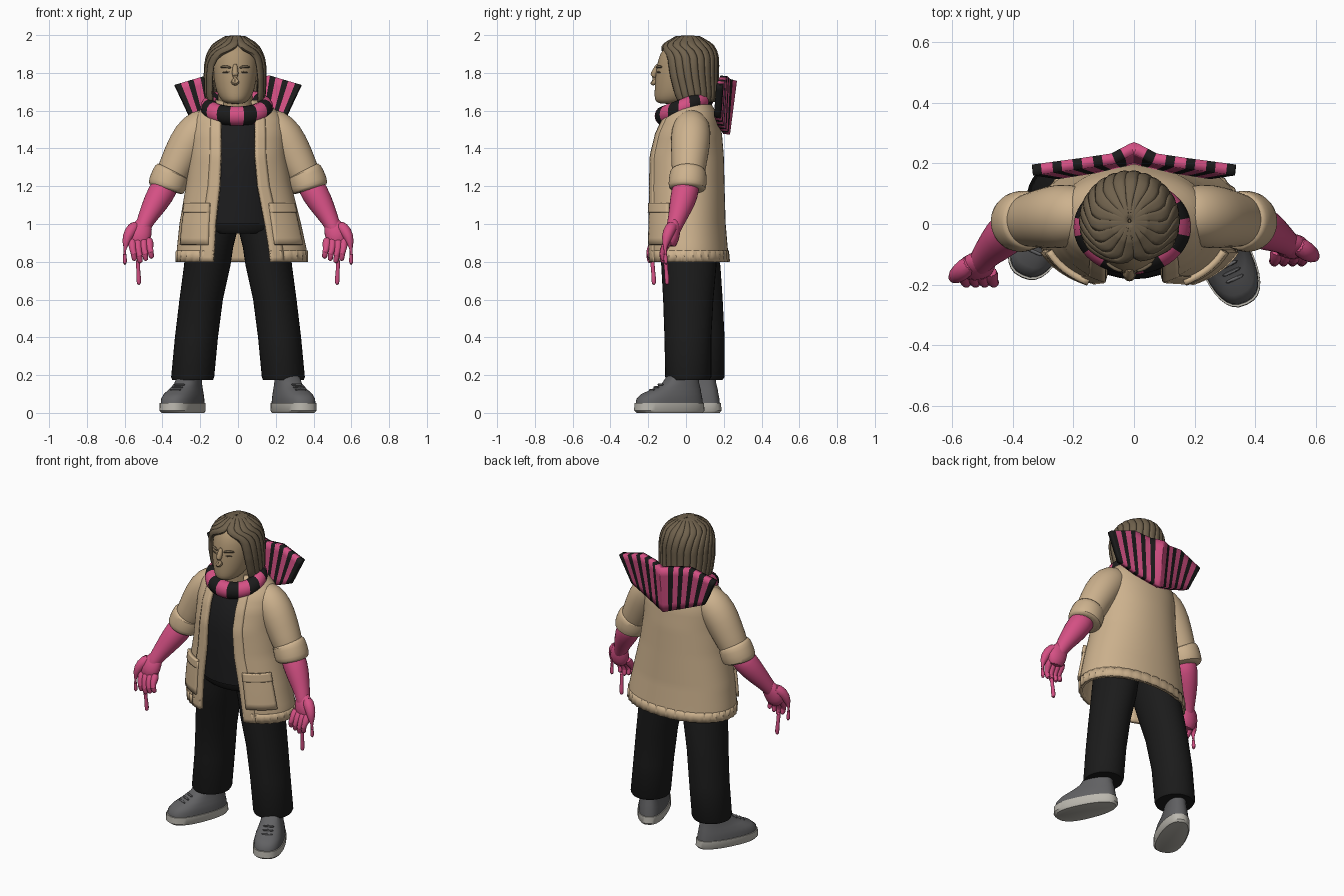
import bpy, bmesh
from math import sin, cos, asin, pi, radians, copysign, atan2
from mathutils import Vector

cube = bpy.data.objects.get("Cube")
if cube:
    bpy.data.objects.remove(cube, do_unlink=True)


def material(name, r, g, b):
    m = bpy.data.materials.new(name)
    m.use_nodes = True
    m.diffuse_color = (r, g, b, 1)
    bsdf = next(n for n in m.node_tree.nodes if n.type == 'BSDF_PRINCIPLED')
    bsdf.inputs["Base Color"].default_value = (r, g, b, 1)
    bsdf.inputs["Roughness"].default_value = 0.8
    return m


TAN = material("tan_coat", .61, .445, .27)
PINK = material("pink", .66, .08, .23)
BLACK = material("black_fabric", .011, .011, .011)
SHIRT = material("charcoal_shirt", .012, .012, .013)
HAIR = material("brown_hair", .16, .12, .073)
SKIN = material("skin", .42, .30, .17)
GREY = material("grey_shoe", .12, .12, .125)
SOLE = material("pale_sole", .50, .48, .43)


def grid(name, rows, mats, wrap=True, loop=False, thick=0, sub=0, rule=None, angle=40):
    """Skin a list of point rows; wrap closes each row, loop joins last row to first."""
    bm = bmesh.new()
    vs = [[bm.verts.new(p) for p in row] for row in rows]
    n, k = len(rows), len(rows[0])
    for i in range(n if loop else n - 1):
        for j in range(k if wrap else k - 1):
            a, b = vs[i], vs[(i + 1) % n]
            f = bm.faces.new((a[j], a[(j + 1) % k], b[(j + 1) % k], b[j]))
            f.material_index = rule(i, j) if rule else 0
    if wrap and not loop:
        bm.faces.new(vs[0])
        bm.faces.new(vs[-1])
    bmesh.ops.recalc_face_normals(bm, faces=bm.faces[:])
    me = bpy.data.meshes.new(name)
    bm.to_mesh(me)
    bm.free()
    for m in mats:
        me.materials.append(m)
    ob = bpy.data.objects.new(name, me)
    bpy.context.collection.objects.link(ob)
    bpy.ops.object.select_all(action='DESELECT')
    ob.select_set(True)
    bpy.context.view_layer.objects.active = ob
    bpy.ops.object.shade_smooth_by_angle(angle=radians(angle))
    if thick:
        s = ob.modifiers.new("thickness", 'SOLIDIFY')
        s.thickness, s.offset = thick, 0
    if sub:
        ob.modifiers.new("rounding", 'SUBSURF').levels = sub
        ob.modifiers[-1].render_levels = sub


def ring(cx, cy, z, rx, ry, n=32):
    return [(cx + rx * sin(2 * pi * j / n), cy - ry * cos(2 * pi * j / n), z) for j in range(n)]


def tube(name, path, mat, n=12, flat=1, sub=1):
    """Round tube through (x, y, z, radius) points; flat squashes it front to back."""
    pts = [Vector(p[:3]) for p in path]
    rows = []
    for i, p in enumerate(pts):
        q = (pts[min(i + 1, len(pts) - 1)] - pts[max(i - 1, 0)]).to_track_quat('Z', 'Y')
        row = []
        for j in range(n):
            o = q @ Vector((cos(2 * pi * j / n), sin(2 * pi * j / n), 0)) * path[i][3]
            row.append(p + Vector((o.x, o.y * flat, o.z)))
        rows.append(row)
    grid(name, rows, [mat], sub=sub, angle=60)


def lerp_table(table, z):
    for a, b in zip(table, table[1:]):
        if z <= b[0]:
            t = max(0, (z - a[0]) / (b[0] - a[0]))
            return [u + (v - u) * t for u, v in zip(a, b)]
    return table[-1]


# Coat: z, centre x, centre y, half width, half depth, half opening
COAT = [(.80, .02, .008, .337, .21, .15), (.86, .02, .004, .335, .208, .145), (1.0, .012, 0, .312, .2, .13),
        (1.2, .004, 0, .27, .194, .1), (1.36, 0, 0, .248, .19, .09), (1.48, 0, .01, .245, .17, .09),
        (1.56, 0, .02, .23, .14, .09), (1.61, 0, .03, .18, .11, .085), (1.65, 0, .03, .12, .08, .07)]
E = .94


def coat_edge(z):
    c = lerp_table(COAT, z)
    return asin((c[5] / c[3]) ** (1 / E))


def coat_pt(a, z, off=0):
    _, cx, cy, rx, ry, _ = lerp_table(COAT, z)
    return (cx + (rx + off) * copysign(abs(sin(a)) ** E, sin(a)),
            cy - (ry + off) * copysign(abs(cos(a)) ** E, cos(a)), z)


def coat_band(name, z0, z1, nz, n, off, thick):
    rows = []
    for i in range(nz + 1):
        z = z0 + (z1 - z0) * i / nz
        e = coat_edge(z)
        rows.append([coat_pt(e + (2 * pi - 2 * e) * j / n, z, off(j)) for j in range(n + 1)])
    grid(name, rows, [TAN], wrap=False, thick=thick)


coat_band("coat_body", .80, 1.65, 34, 64, lambda j: 0, .02)
coat_band("coat_hem", .80, .86, 2, 90, lambda j: .006 + .005 * (j % 3 == 0), .008)

for s, side in ((1, "left"), (-1, "right")):
    # Front facing, patch pocket and pocket flap
    zs = [.8 + .025 * i for i in range(32)]
    grid(side + "_lapel", [[coat_pt(s * (coat_edge(z) + .06 * j), z, .008) for j in range(5)] for z in zs],
         [TAN], wrap=False, thick=.012)
    for part, lo, hi, off in (("pocket", .89, 1.10, .014), ("pocket_flap", 1.06, 1.11, .02)):
        grid(side + "_" + part, [[coat_pt(s * radians(29 + 3.8 * j), lo + (hi - lo) * i / 6, off)
             for j in range(11)] for i in range(7)], [TAN], wrap=False, thick=.022)

    # Sleeve and rolled cuff
    tube(side + "_sleeve", [(s * .12, .03, 1.55, .07), (s * .19, .03, 1.52, .1), (s * .245, .025, 1.46, .108),
         (s * .295, .02, 1.37, .1), (s * .345, .012, 1.27, .088), (s * .36, .01, 1.23, .085)], TAN, 20)
    tube(side + "_cuff", [(s * .345, .012, 1.285, .085), (s * .348, .012, 1.28, .098), (s * .367, .01, 1.23, .103),
         (s * .382, .005, 1.188, .101), (s * .384, .005, 1.18, .088)], TAN, 20)

    # Arm, hand, fingers and drips; the right arm reaches further forward
    def limb(part, path, flat=1):
        fwd = -.03 if s > 0 else -.1
        tube(side + "_" + part, [(s * x, y + fwd * min(1, max(0, (1.22 - z) / .27)), z, r)
             for x, y, z, r in path], PINK, flat=flat)

    limb("forearm", [(.36, .01, 1.24, .07), (.41, 0, 1.16, .078), (.455, -.015, 1.08, .063),
                     (.488, -.028, 1.02, .048), (.51, -.04, .97, .042), (.52, -.045, .93, .03)])
    limb("palm", [(.485, -.027, 1.03, .03), (.507, -.037, .985, .058), (.527, -.047, .93, .072),
                  (.522, -.057, .88, .06)], .65)
    for i, name in enumerate(("index", "middle", "ring", "little")):
        x, d = .562 - .03 * i, .012 * abs(i - 1)
        limb(name + "_finger", [(x, -.05, .93, .024), (x - .004, -.085, .875, .024),
                                (x - .01, -.1, .83 + d, .021), (x - .016, -.085, .79 + d, .017)])
    limb("thumb", [(.53, -.04, 1.0, .034), (.575, -.065, .96, .034), (.598, -.08, .9, .022),
                   (.6, -.08, .84, .013), (.598, -.075, .78, .012)])
    limb("drip", [(.53, -.08, .82, .015), (.528, -.074, .75, .009), (.525, -.07, .71, .014),
                  (.525, -.07, .675, .012)])

    # Trouser leg: the left one stands further forward
    y0 = .01 if s > 0 else .08
    leg = [(.175, .24, y0, .108, .114), (.19, .24, y0 + .002, .114, .122), (.4, .22, y0, .114, .124),
           (.6, .195, y0 * .7 + .005, .115, .133), (.78, .163, y0 * .3 + .012, .123, .146),
           (.88, .15, .015, .125, .148), (1.0, .13, .015, .135, .15)]
    grid(side + "_trouser_leg", [ring(s * x, y, z, rx, ry) for z, x, y, rx, ry in leg], [BLACK])

    # Shoe: outlines stacked from the sole to the ankle, turned outwards
    cx, cy = (.288, -.085) if s > 0 else (-.287, .005)
    turn = atan2(s * .155, .335)

    def foot(u, v, z):
        return (cx + u * sin(turn) + v * cos(turn), cy - u * cos(turn) + v * sin(turn), z)

    def outline(z, front, back, w):
        pts = []
        for j in range(32):
            c, q = cos(2 * pi * j / 32), sin(2 * pi * j / 32)
            u = copysign(abs(c) ** .85, c) * (front + back) / 2 + (front - back) / 2
            pts.append(foot(u, copysign(abs(q) ** .8, q) * w * (1 + .12 * c), z))
        return pts

    grid(side + "_sole", [outline(*r) for r in ((0, .185, .185, .08), (.012, .2, .195, .088),
         (.052, .198, .192, .088))], [SOLE])
    grid(side + "_shoe", [outline(*r) for r in ((.05, .191, .186, .083), (.075, .187, .183, .082),
         (.1, .158, .178, .077), (.125, .1, .174, .068), (.155, .04, .166, .06), (.21, 0, .16, .053))],
         [GREY], angle=60)
    for i in range(3):
        u, z = .055 + .025 * i, .15 - .014 * i
        tube(f"{side}_lace_{i + 1}", [(*foot(u, v, z), .007) for v in (-.035, 0, .035)], GREY, 6)

# Hips and shirt
grid("trouser_hips", [ring(0, .005, z, rx, ry) for z, rx, ry in
     ((.95, .2, .15), (.97, .24, .168), (1.02, .255, .176), (1.08, .24, .175))], [BLACK])
grid("shirt", [ring(0, y, z, rx, ry) for z, y, rx, ry in
     ((1.0, 0, .23, .18), (1.1, 0, .225, .182), (1.3, 0, .21, .18), (1.42, .005, .2, .17),
      (1.52, .015, .17, .14), (1.6, .02, .11, .1))], [SHIRT], angle=60)

# Neck and head
HX = -.015
grid("neck", [ring(HX, .02, 1.56, .095, .09), ring(HX, .01, 1.72, .09, .09)], [SKIN])
grid("head", [ring(HX, y, z, rx, ry, 24) for z, y, rx, ry in
     ((1.635, -.085, .04, .05), (1.648, -.075, .066, .088), (1.675, -.05, .088, .118), (1.72, -.035, .106, .132),
      (1.8, -.02, .118, .142), (1.87, 0, .122, .15), (1.93, .01, .108, .136), (1.965, .01, .06, .08))],
     [SKIN], sub=1, angle=60)
tube("nose", [(HX, -.145, 1.85, .012), (HX, -.16, 1.815, .015), (HX, -.177, 1.778, .023),
              (HX, -.18, 1.758, .028), (HX, -.155, 1.742, .02)], SKIN)
for z, r, mat, name in ((1.703, .009, SKIN, "upper_lip"), (1.697, .004, HAIR, "mouth_line"), (1.688, .01, SKIN, "lower_lip")):
    tube(name, [(HX + x, y, z, r) for x, y in ((-.036, -.148), (0, -.162), (.036, -.148))], mat, 8)
for s, side in ((1, "left"), (-1, "right")):
    tube(side + "_brow", [(HX + s * .02, -.156, 1.826, .007), (HX + s * .05, -.148, 1.836, .008),
                          (HX + s * .08, -.125, 1.83, .006)], HAIR, 8)
    tube(side + "_eye", [(HX + s * .026, -.152, 1.804, .003), (HX + s * .046, -.149, 1.805, .006),
                         (HX + s * .07, -.133, 1.802, .003)], HAIR, 8)
    tube(side + "_ear", [(HX + s * .112, -.035, 1.84, .012), (HX + s * .122, -.035, 1.8, .02),
                         (HX + s * .115, -.04, 1.75, .01)], SKIN, 8)

# Bobbed hair: grooved shell, parted around the face; z, centre y, half width, half depth, opening
LOCKS = [(1.65, .025, .14, .125, 63), (1.69, .02, .148, .14, 60), (1.78, .01, .152, .15, 56), (1.84, .01, .15, .152, 52),
         (1.88, .01, .143, .15, 46), (1.91, .01, .131, .142, 34), (1.935, .01, .115, .128, 10),
         (1.95, .01, .1, .112, 1), (1.98, .01, .05, .06, 1), (1.984, .01, .004, .005, 1)]
rows, N = [], 108
for i in range(31):
    z, y, rx, ry, gap = lerp_table(LOCKS, 1.65 + .334 * (1 - (1 - i / 30) ** 1.6))
    row = []
    for j in range(N + 1):
        # The parting sits towards the left temple
        a = radians(gap + (360 - 2 * gap) * j / N) + .12 * max(0, (z - 1.84) / .1)
        g = 1 - .06 * (1 - abs(sin(pi * 18 * j / N))) ** 2
        row.append((HX + rx * g * sin(a), y - ry * g * cos(a), z))
    rows.append(row)
grid("bobbed_hair", rows, [HAIR], wrap=False, thick=.03)

# Striped scarf around the neck, higher at the back
rows = []
for i in range(64):
    a = 2 * pi * i / 64
    row = []
    for j in range(14):
        b = 2 * pi * j / 14
        r = .048 * cos(b)
        row.append(((.145 + r) * sin(a) - .006, -.01 - (.108 + r) * cos(a), 1.617 - .045 * cos(a) + .052 * sin(b)))
    rows.append(row)
grid("scarf", rows, [PINK, BLACK], loop=True, rule=lambda i, j: (i + 2) // 4 % 2, angle=60)

# Upright striped collar fan: bottom and top edges as distance, y, z
LOW = [(0, .215, 1.475), (.13, .185, 1.52), (.255, .165, 1.57)]
HIGH = [(0, .252, 1.76), (.07, .215, 1.77), (.17, .2, 1.785), (.335, .178, 1.735)]
rows = []
for v in range(7):
    row = []
    for j in range(91):
        u = (j - 45) / 45
        lo, hi = (lerp_table(t, abs(u) * t[-1][0]) for t in (LOW, HIGH))
        x, y, z = Vector(lo).lerp(Vector(hi), v / 6)
        row.append((copysign(x, u), y, z))
    rows.append(row)
grid("collar_fan", rows, [PINK, BLACK], wrap=False, thick=.036,
     rule=lambda i, j: int(abs(j - 44.5)) % 9 > 4, angle=30)
